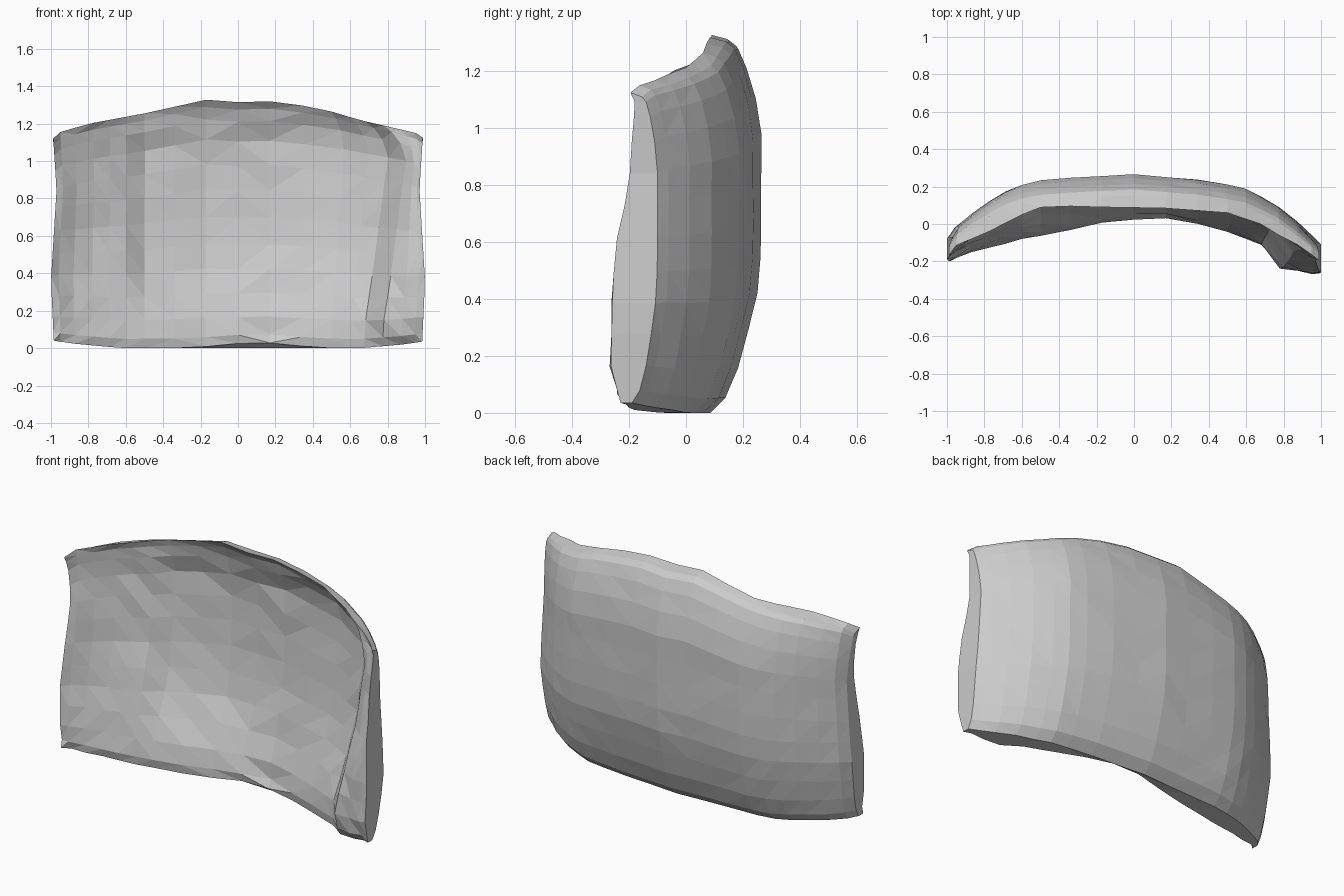
import bpy, bmesh, random

if "Cube" in bpy.data.objects:
    bpy.data.objects.remove(bpy.data.objects["Cube"])

random.seed(4)


def lerp(knots, vals, v):
    """Piecewise linear lookup."""
    if v <= knots[0]:
        return vals[0]
    for i in range(1, len(knots)):
        if v <= knots[i]:
            f = (v - knots[i - 1]) / (knots[i] - knots[i - 1])
            return vals[i - 1] + f * (vals[i] - vals[i - 1])
    return vals[-1]


# columns across the width, rows up the height (0..1)
COLS = [-1, -.96, -.88, -.78, -.69, -.6, -.5, -.34, -.17, 0,
        .17, .34, .5, .6, .68, .78, .88, .96, 1]
ROWS = [0, .04, .12, .22, .32, .42, .53, .64, .74, .84, .92, .97, 1]

# silhouette of the top edge and bottom edge
TOP_X = [-1, -.96, -.8, -.5, -.16, 0, .2, .45, .65, .96, 1]
TOP_Z = [1.12, 1.155, 1.2, 1.255, 1.33, 1.315, 1.32, 1.28, 1.22, 1.15, 1.125]
BOT_X = [-1, -.9, -.62, .66, .9, 1]
BOT_Z = [.04, .025, .0, .0, .02, .035]

# back surface: plan curve plus vertical bulge
BACK_X = [-1, -.97, -.82, -.64, -.475, 0, .41, .61, .81, .91, 1]
BACK_Y = [-.07, -.02, .10, .20, .238, .265, .23, .185, .075, -.015, -.1]
BULGE = [-.18, -.125, -.08, -.045, -.015, -.003, 0, 0, 0, -.02, -.05, -.08, -.11]

# front surface: recessed middle, overhanging top, padded lip at the right end
FRONT_X = [-1, -.9, -.78, -.6, -.5, -.16, .16, .5, .68, .78, .88, 1]
FRONT_T = [0, .07, .3, .5, .7, .85, .95, 1]
FRONT_Y = [
    [-.17, -.15, -.11, -.07, -.05, .01, .06, -.03, -.10, -.18, -.20, -.21],
    [-.20, -.17, -.13, -.08, -.06, .00, .045, -.05, -.13, -.24, -.26, -.265],
    [-.19, -.12, -.07, -.02, .04, .13, .13, .04, -.05, -.22, -.25, -.26],
    [-.17, -.10, -.04, .04, .11, .175, .175, .09, .00, -.16, -.22, -.25],
    [-.14, -.08, -.01, .07, .14, .185, .185, .12, .01, -.13, -.17, -.20],
    [-.13, -.07, .00, .08, .14, .18, .18, .13, .01, -.14, -.17, -.19],
    [-.13, -.07, -.01, .07, .11, .135, .135, .10, .01, -.10, -.15, -.18],
    [-.12, -.09, -.04, .05, .10, .09, .085, .06, .00, -.06, -.11, -.16]]


def place(x, t, y, dz=0, dx=0):
    lo, hi = lerp(BOT_X, BOT_Z, x), lerp(TOP_X, TOP_Z, x)
    waist = 1 - .03 * lerp([0, .3, .75, 1], [.5, 0, 1, .4], t) * abs(x) ** 3
    return (x * waist + dx, y, lo + t * (hi - lo) + dz)


bm = bmesh.new()
front, back = [], []
for i, x in enumerate(COLS):
    fcol, bcol = [], []
    for j, t in enumerate(ROWS):
        fy = lerp(FRONT_T, [lerp(FRONT_X, row, x) for row in FRONT_Y], t)
        # the lip narrows towards the top, so its columns lean outwards
        lean = (lerp([.1, .85, .95, 1], [0, .13, .08, 0], t)
                * lerp([.3, .68, .78, .88, 1], [0, 1, 1, .6, 0], x))
        by = lerp(BACK_X, BACK_Y, x) + BULGE[j] * (1 - .5 * abs(x) ** 3)
        if 0 < i < len(COLS) - 1 and 0 < j < len(ROWS) - 1:
            fy += random.uniform(-.008, .008)
            by += random.uniform(-.002, .002)
        near = lerp(BACK_X, BACK_Y, x + lean) + BULGE[j] * (1 - .5 * abs(x) ** 3)
        fy = min(fy, near - .04)
        # lifted front lower edge in the middle, rounded-over back top edge
        lift = max(0, .035 - .1 * abs(x - .1)) * (1 - t) ** 8
        drop = -.015 if t == 1 else 0
        fcol.append(bm.verts.new(place(x, t, fy, lift, lean)))
        bcol.append(bm.verts.new(place(x, t, by, drop)))
    front.append(fcol)
    back.append(bcol)

# faces of the front and back sheets
n, m = len(COLS), len(ROWS)
for i in range(n - 1):
    for j in range(m - 1):
        for g in (front, back):
            bm.faces.new((g[i][j], g[i + 1][j], g[i + 1][j + 1], g[i][j + 1]))
# rim strips along the bottom, top and both ends
for i in range(n - 1):
    for j in (0, m - 1):
        bm.faces.new((front[i][j], front[i + 1][j], back[i + 1][j], back[i][j]))
for j in range(m - 1):
    for i in (0, n - 1):
        bm.faces.new((front[i][j], front[i][j + 1], back[i][j + 1], back[i][j]))

bmesh.ops.triangulate(bm, faces=bm.faces[:])
bmesh.ops.recalc_face_normals(bm, faces=bm.faces[:])
mesh = bpy.data.meshes.new("curved_backrest")
bm.to_mesh(mesh)
bm.free()
obj = bpy.data.objects.new("curved_backrest", mesh)
bpy.context.collection.objects.link(obj)
